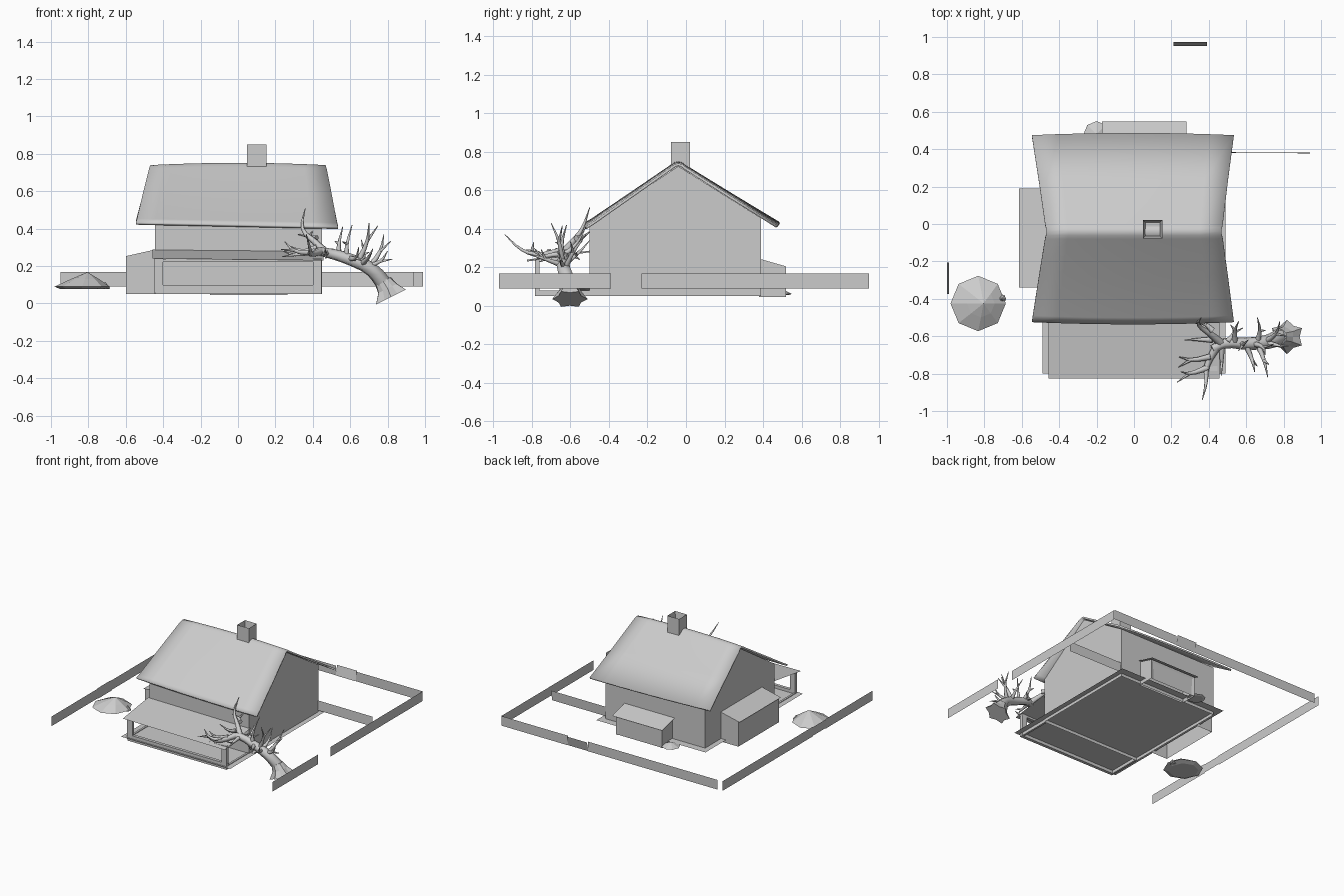
import bpy, bmesh, math, random
from mathutils import Vector

old = bpy.data.objects.get("Cube")
if old:
    bpy.data.objects.remove(old, do_unlink=True)

grey = bpy.data.materials.new("plain grey")
grey.use_nodes = True
grey.diffuse_color = (0.6, 0.6, 0.6, 1)
grey.node_tree.nodes["Principled BSDF"].inputs["Base Color"].default_value = (0.6, 0.6, 0.6, 1)


def add_mesh(name, verts, faces, fix=True):
    mesh = bpy.data.meshes.new(name)
    mesh.from_pydata(verts, [], faces)
    if fix:
        bm = bmesh.new()
        bm.from_mesh(mesh)
        bmesh.ops.recalc_face_normals(bm, faces=bm.faces)
        bm.to_mesh(mesh)
        bm.free()
    obj = bpy.data.objects.new(name, mesh)
    bpy.context.collection.objects.link(obj)
    mesh.materials.append(grey)
    return obj


def prism(name, profile, lo, hi, axis, open_bottom=False):
    """Extrude a profile along x (profile is y, z) or y (profile is x, z); its first edge is the bottom."""
    n = len(profile)
    verts = [(s, a, z) if axis == "x" else (a, s, z) for s in (lo, hi) for a, z in profile]
    faces = [list(range(n)), list(range(n, 2 * n))]
    faces += [[i, (i + 1) % n, n + (i + 1) % n, n + i] for i in range(int(open_bottom), n)]
    return add_mesh(name, verts, faces)


def box(name, x, y, z):
    return prism(name, [(x[0], z[0]), (x[1], z[0]), (x[1], z[1]), (x[0], z[1])], y[0], y[1], "y")


def sheet(name, *corners):
    return add_mesh(name, corners, [(0, 1, 2, 3)], fix=False)


def inset(obj, direction, width, depth):
    """Inset the faces that look along a direction and push them in."""
    bm = bmesh.new()
    bm.from_mesh(obj.data)
    bm.normal_update()
    picked = [f for f in bm.faces if f.normal.dot(Vector(direction)) > 0.9]
    bmesh.ops.inset_region(bm, faces=picked, thickness=width)
    verts = list({v for f in picked for v in f.verts})
    bmesh.ops.translate(bm, verts=verts, vec=Vector(direction) * -depth)
    bm.to_mesh(obj.data)
    bm.free()


# House body with gables, open below a raised floor sheet
prism("house_body", [(-0.5, 0.05), (0.39, 0.05), (0.39, 0.455), (-0.04, 0.725), (-0.5, 0.42)],
      -0.445, 0.45, "x", open_bottom=True)
sheet("floor", (-0.49, -0.8, 0.075), (0.49, -0.8, 0.075), (0.49, 0.45, 0.075), (-0.49, 0.45, 0.075))

# Sagging roof: rows run from flared front eave over a rounded ridge to back eave
rows = [(-0.525, 0.422, 0.54), (-0.49, 0.443, 0.535), (-0.28, 0.588, 0.505), (-0.08, 0.726, 0.475),
        (-0.06, 0.741, 0.47), (-0.04, 0.746, 0.468), (-0.02, 0.741, 0.47), (0, 0.726, 0.475),
        (0.23, 0.582, 0.505), (0.475, 0.43, 0.54)]
cols = 8
verts, faces = [], []
for y, z, half in rows:
    out = min(1, abs(y + 0.04) * 2)
    side = 1 if y > 0 else -1
    for i in range(cols + 1):
        t = 2 * i / cols - 1
        bow = 0.012 * (1 - t * t)
        verts.append((half * t - 0.006 * out, y + side * bow * out,
                      z + (1 - out) * (bow - 0.006) - 0.012 * t * out))
for r in range(len(rows) - 1):
    for i in range(cols):
        a = r * (cols + 1) + i
        faces.append((a, a + 1, a + cols + 2, a + cols + 1))
roof = add_mesh("roof", verts, faces, fix=False)
roof.data.polygons.foreach_set("use_smooth", [True] * len(faces))
thick = roof.modifiers.new("thickness", "SOLIDIFY")
thick.thickness = 0.014
thick.offset = -1

# Hollow chimney
chimney = box("chimney", (0.047, 0.152), (-0.078, 0.022), (0.68, 0.85))
inset(chimney, (0, 0, 1), 0.02, 0.11)

# Front porch: sloped roof sheet, rails and posts
sheet("porch_roof", (-0.457, -0.825, 0.24), (0.457, -0.825, 0.23), (0.457, -0.49, 0.28), (-0.457, -0.49, 0.288))
box("porch_front_rail", (-0.445, 0.447), (-0.785, -0.76), (0.05, 0.1))
box("porch_lintel", (-0.445, 0.447), (-0.785, -0.76), (0.222, 0.238))
for side in (-1, 1):
    x = sorted((side * 0.4, side * 0.446))
    box("porch_post", x, (-0.785, -0.76), (0.06, 0.24))
    box("porch_side_rail", sorted((side * 0.43, side * 0.446)), (-0.77, -0.5), (0.05, 0.08))

# Lean-to sheds on the left and back walls, open underneath, with overhanging roof sheets
prism("side_shed", [(-0.445, 0.05), (-0.6, 0.05), (-0.6, 0.253), (-0.445, 0.288)],
      -0.335, 0.185, "y", open_bottom=True)
sheet("side_shed_roof", (-0.615, -0.34, 0.253), (-0.445, -0.34, 0.292), (-0.445, 0.19, 0.292), (-0.615, 0.19, 0.253))
shed = prism("back_shed", [(0.38, 0.045), (0.52, 0.045), (0.52, 0.205), (0.38, 0.245)],
             -0.15, 0.265, "x", open_bottom=True)
inset(shed, (0, 1, 0), 0.025, 0.006)
sheet("back_shed_roof", (-0.17, 0.38, 0.249), (0.28, 0.38, 0.249), (0.28, 0.547, 0.203), (-0.17, 0.547, 0.203))


# Fence strips, with a few leaning boards
def fence(name, start, end, lean=(0, 0)):
    low, high = 0.09, 0.168
    top = [(p[0] + lean[0], p[1] + lean[1], high) for p in (end, start)]
    sheet(name, (*start, low), (*end, low), *top)


for x, gap in ((0.99, (-0.39, -0.23)), (-0.995, (-0.37, -0.21))):
    fence("side_fence", (x, -0.97), (x, gap[0]))
    fence("side_fence", (x, gap[1]), (x, 0.95))
fence("left_fence_board", (-0.989, -0.375), (-0.989, -0.205), (-0.011, 0))
fence("back_fence", (-0.95, 0.955), (0.21, 0.955))
fence("back_fence", (0.39, 0.955), (0.99, 0.955))
fence("back_fence_board", (0.21, 0.952), (0.39, 0.952), (0, 0.02))
fence("inner_fence", (0.45, 0.38), (0.94, 0.378), (0, 0.004))


# Faceted mounds
def mound(name, centre, radius, height, lean, sides=8):
    cx, cy, cz = centre
    verts = []
    for grow, lift in ((0.75, -0.1), (1, 0.06), (0.5, 0.56)):
        for i in range(sides):
            a = math.tau * i / sides
            verts.append((cx + lean * lift + radius * grow * math.cos(a),
                          cy + radius * grow * math.sin(a), cz + height * lift))
    verts.append((cx + lean, cy, cz + height))
    faces = [list(range(sides))]
    for r in (0, sides):
        faces += [(r + i, r + (i + 1) % sides, r + sides + (i + 1) % sides, r + sides + i)
                  for i in range(sides)]
    faces += [(2 * sides + i, 2 * sides + (i + 1) % sides, 3 * sides) for i in range(sides)]
    return add_mesh(name, verts, faces)


mound("large_mound", (-0.835, -0.425, 0.085), 0.148, 0.083, 0.03)
mound("small_stone", (-0.71, -0.4, 0.08), 0.026, 0.035, 0)
mound("back_mound", (-0.2, 0.48, 0.06), 0.07, 0.035, 0)

# Dead leaning tree: trunk and main limbs as (points, start radius, end radius)
limbs = [
    ([(0.785, -0.6, 0.1), (0.715, -0.63, 0.18), (0.6, -0.64, 0.235), (0.48, -0.64, 0.27), (0.42, -0.67, 0.28)],
     0.044, 0.022),
    ([(0.44, -0.66, 0.28), (0.39, -0.76, 0.265), (0.385, -0.85, 0.29), (0.365, -0.94, 0.37)], 0.022, 0.002),
    ([(0.47, -0.64, 0.27), (0.41, -0.59, 0.33), (0.345, -0.54, 0.4), (0.36, -0.5, 0.51)], 0.024, 0.002),
]
twigs = [((0.41, -0.71, 0.28), (0.24, -0.71, 0.28)), ((0.39, -0.77, 0.27), (0.25, -0.79, 0.33)),
         ((0.42, -0.57, 0.35), (0.32, -0.53, 0.37)), ((0.54, -0.64, 0.26), (0.56, -0.52, 0.41)),
         ((0.58, -0.64, 0.25), (0.61, -0.62, 0.42)), ((0.64, -0.64, 0.22), (0.7, -0.7, 0.43)),
         ((0.66, -0.63, 0.22), (0.66, -0.5, 0.34)), ((0.66, -0.64, 0.21), (0.715, -0.82, 0.27)),
         ((0.7, -0.63, 0.19), (0.78, -0.52, 0.37)), ((0.6, -0.65, 0.24), (0.645, -0.79, 0.3)),
         ((0.47, -0.65, 0.27), (0.47, -0.78, 0.24)), ((0.42, -0.62, 0.3), (0.27, -0.62, 0.31)),
         ((0.5, -0.63, 0.28), (0.53, -0.55, 0.24)), ((0.68, -0.63, 0.2), (0.8, -0.66, 0.28))]
random.seed(4)
for start, tip in twigs:
    a, b = Vector(start), Vector(tip)
    bend = Vector([random.uniform(-0.02, 0.02) for _ in range(3)])
    mid = a.lerp(b, 0.55) + bend - Vector((0, 0, 0.015))
    limbs.append(([a, mid, b], 0.017, 0.002))
    fork = mid + (b - a) * 0.25 + bend * 2.5
    limbs.append(([mid, mid.lerp(fork, 0.5), fork], 0.009, 0.002))

curve = bpy.data.curves.new("dead_tree", "CURVE")
curve.dimensions = "3D"
curve.bevel_depth = 1
curve.bevel_resolution = 1
curve.resolution_u = 3
curve.use_fill_caps = True
for points, r0, r1 in limbs:
    spline = curve.splines.new("BEZIER")
    spline.bezier_points.add(len(points) - 1)
    for i, (bp, co) in enumerate(zip(spline.bezier_points, points)):
        bp.co = co
        bp.radius = r0 + (r1 - r0) * i / (len(points) - 1)
        bp.handle_left_type = bp.handle_right_type = "AUTO"
curve.materials.append(grey)
tree = bpy.data.objects.new("dead_tree", curve)
bpy.context.collection.objects.link(tree)
bpy.ops.object.select_all(action="DESELECT")
tree.select_set(True)
bpy.context.view_layer.objects.active = tree
bpy.ops.object.convert(target="MESH")

# Star-shaped tilted root flare
n = 12
verts = []
for cx, cz, radius, spike in ((0.818, 0.035, 0.068, 0.024), (0.8, 0.08, 0.05, 0.006), (0.775, 0.12, 0.042, 0)):
    for i in range(n):
        a = math.tau * i / n
        dx, dy = [(radius + spike * (i % 2)) * f(a) for f in (math.cos, math.sin)]
        verts.append((cx + dx, -0.603 + dy, cz + 0.5 * dx))
faces = [list(range(n)), list(range(2 * n, 3 * n))]
for r in (0, n):
    faces += [(r + i, r + (i + 1) % n, r + n + (i + 1) % n, r + n + i) for i in range(n)]
add_mesh("tree_roots", verts, faces)
